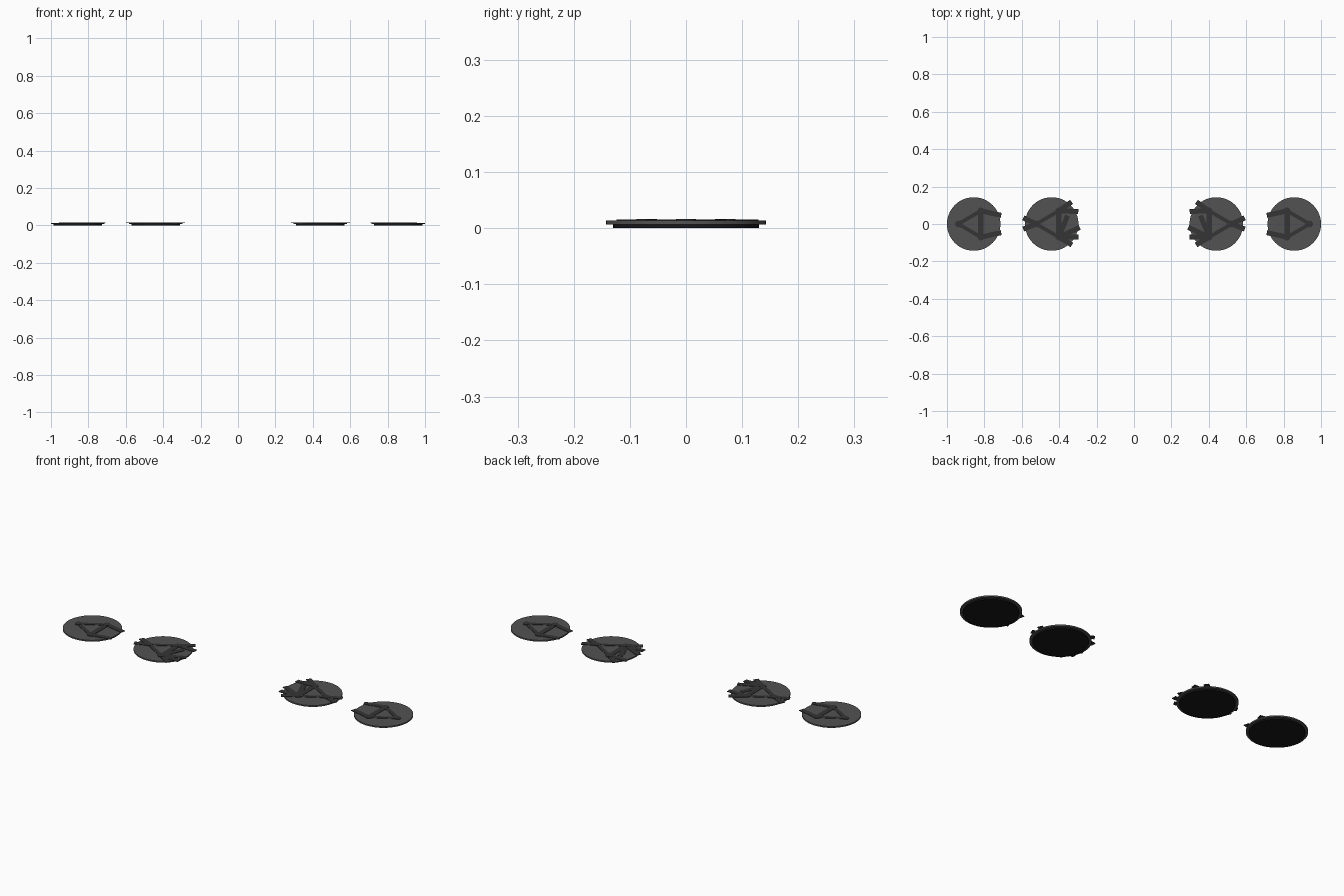
import bpy, math

if "Cube" in bpy.data.objects:
    bpy.data.objects.remove(bpy.data.objects["Cube"])


def material(name, v):
    m = bpy.data.materials.new(name)
    m.diffuse_color = (*v, 1)
    m.use_nodes = True
    m.node_tree.nodes["Principled BSDF"].inputs["Base Color"].default_value = m.diffuse_color
    return m


GREY = material("plate_grey", (0.085, 0.085, 0.088))
DARK = material("rail_dark", (0.035, 0.035, 0.037))
BLACK = material("base_black", (0.009, 0.009, 0.011))


def disc(name, x, y, r, z0, z1, mat, sides=48):
    bpy.ops.mesh.primitive_cylinder_add(vertices=sides, radius=r, depth=z1 - z0,
                                        location=(x, y, (z0 + z1) / 2))
    o = bpy.context.object
    o.name = name
    o.data.materials.append(mat)
    bpy.ops.object.shade_smooth_by_angle()


def bar(name, a, b, width, z0=0.0125, z1=0.0155):
    dx, dy = b[0] - a[0], b[1] - a[1]
    bpy.ops.mesh.primitive_cube_add(size=1, location=((a[0] + b[0]) / 2, (a[1] + b[1]) / 2, (z0 + z1) / 2),
                                    rotation=(0, 0, math.atan2(dy, dx)))
    o = bpy.context.object
    o.name = name
    o.scale = (math.hypot(dx, dy), width, z1 - z0)
    o.data.materials.append(DARK)


# three pegs per plate, relative to its centre (tip points outward on the left side)
NODES = [(-0.082, 0), (0.038, 0.07), (0.038, -0.07)]
# short rails running from a peg over the rim: (peg index, end point)
OUTER = [(1, (0.147, 0.046)), (2, (0.147, -0.046))]
INNER = [(0, (-0.152, 0.033)), (0, (-0.152, -0.027)),
         (1, (0.106, 0.118)), (1, (0.142, 0.067)),
         (2, (0.108, -0.112)), (2, (0.143, -0.07)),
         (2, (0.15, -0.018)), (2, (0.085, 0.045))]


def plate(label, cx, s, stubs):
    def P(p):
        return (cx + s * p[0], p[1])
    # stacked discs
    disc(label + "_base", cx, 0, 0.13, 0, 0.0068, BLACK)
    disc(label + "_plate", cx, 0, 0.143, 0.0065, 0.0135, GREY)
    # triangle of rails with pegs
    for i in range(3):
        bar(label + "_rail", P(NODES[i]), P(NODES[(i + 1) % 3]), 0.028 if i == 1 else 0.02)
        disc(label + "_peg", *P(NODES[i]), 0.018, 0.0125, 0.0162, DARK, 16)
    # rails crossing the rim
    for i, end in stubs:
        bar(label + "_rim_rail", P(NODES[i]), P(end), 0.027)


for s, side in ((1, "left"), (-1, "right")):
    plate(side + "_outer", -0.857 * s, s, OUTER)
    plate(side + "_inner", -0.44 * s, s, INNER)
